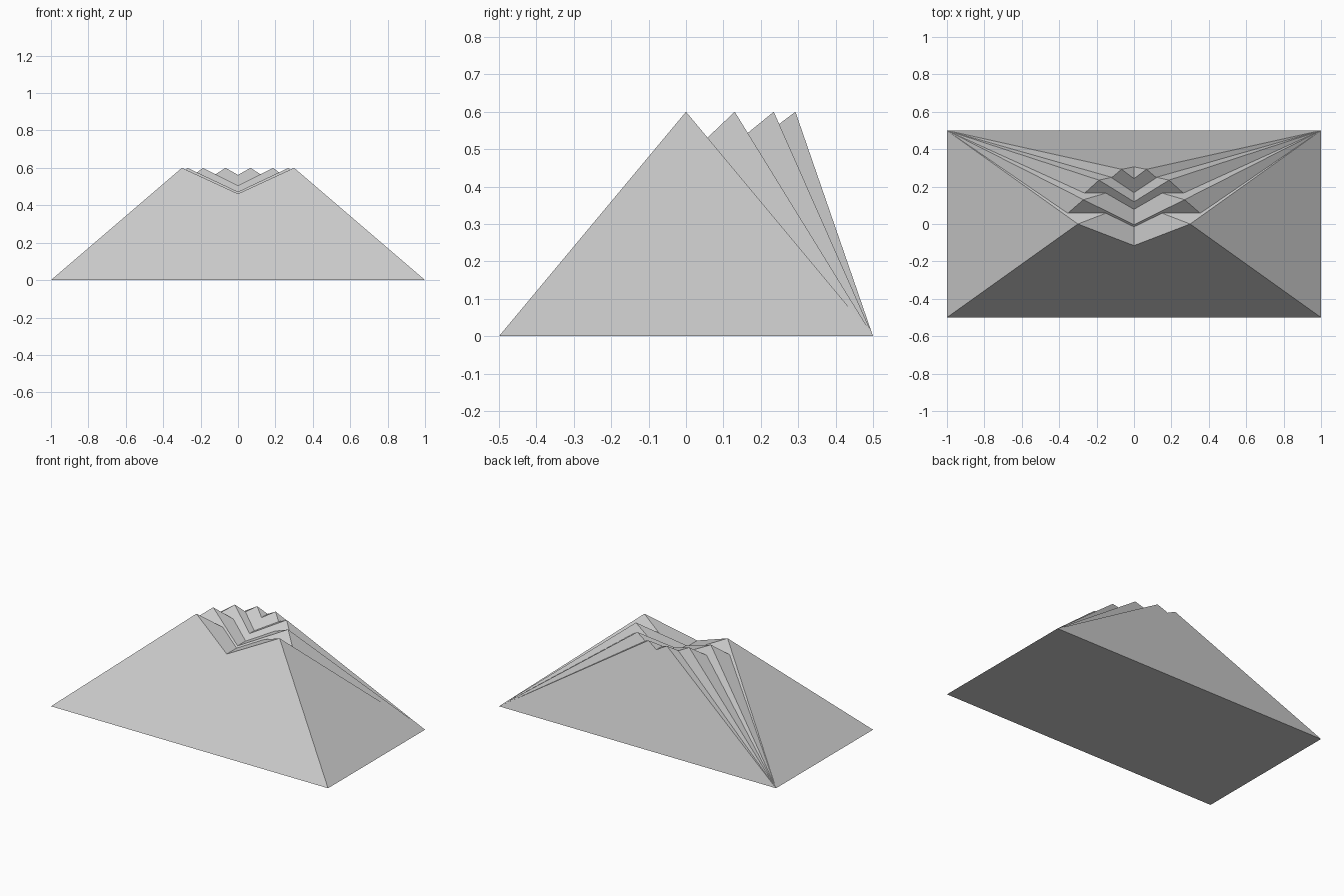
import bpy, math

if "Cube" in bpy.data.objects:
    bpy.data.objects.remove(bpy.data.objects["Cube"])

W, D, H, R, N = 1.0, 0.5, 0.6, 0.3, 7   # half base size, height, arc radius, arc steps


def pyramid(name, ax, ay):
    """Four-sided pyramid on the shared base with its apex at (ax, ay, H)."""
    verts = [(-W, -D, 0), (W, -D, 0), (W, D, 0), (-W, D, 0), (ax, ay, H)]
    faces = [(3, 2, 1, 0), (0, 1, 4), (1, 2, 4), (2, 3, 4), (3, 0, 4)]
    me = bpy.data.meshes.new(name)
    me.from_pydata(verts, [], faces)
    me.update()
    ob = bpy.data.objects.new(name, me)
    bpy.context.scene.collection.objects.link(ob)
    return ob


# Peaks spread along a half circle, all rising from the same rectangle
peaks = []
for i in range(N + 1):
    a = math.pi * i / N
    peaks.append(pyramid("mountain_peak", R * math.cos(a), R * math.sin(a)))

# Merge the peaks into one solid
body = peaks[0]
body.name = "mountain"
bpy.context.view_layer.objects.active = body
for other in peaks[1:]:
    mod = body.modifiers.new("merge", 'BOOLEAN')
    mod.operation = 'UNION'
    mod.solver = 'EXACT'
    mod.object = other
    bpy.ops.object.modifier_apply(modifier=mod.name)
    bpy.data.objects.remove(other, do_unlink=True)
